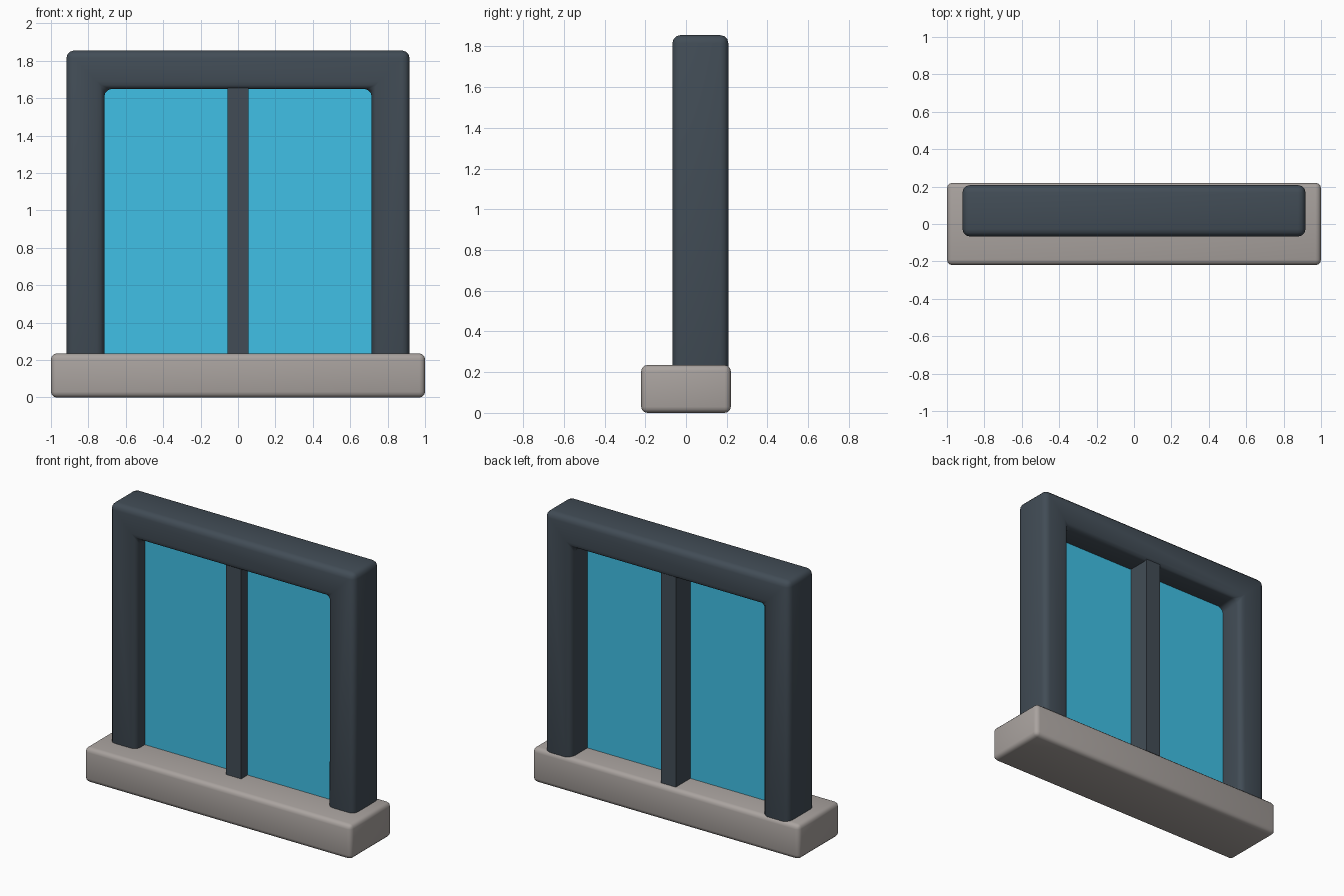
import bpy, bmesh

if "Cube" in bpy.data.objects:
    bpy.data.objects.remove(bpy.data.objects["Cube"])


def material(name, rgb):
    m = bpy.data.materials.new(name)
    m.diffuse_color = (*rgb, 1)
    m.use_nodes = True
    m.node_tree.nodes["Principled BSDF"].inputs["Base Color"].default_value = m.diffuse_color
    return m


FRAME = material("dark slate", (0.054, 0.073, 0.093))
GLASS = material("sky blue glass", (0.051, 0.530, 0.790))
STONE = material("warm grey stone", (0.400, 0.366, 0.347))


def extrude_profile(name, points, y0, y1, mat, bevel=0.0, segments=3):
    """Extrude an XZ outline from y0 to y1, optionally with rounded edges."""
    bm = bmesh.new()
    face = bm.faces.new([bm.verts.new((x, y0, z)) for x, z in points])
    res = bmesh.ops.extrude_face_region(bm, geom=[face])
    verts = [g for g in res["geom"] if isinstance(g, bmesh.types.BMVert)]
    bmesh.ops.translate(bm, verts=verts, vec=(0, y1 - y0, 0))
    bmesh.ops.recalc_face_normals(bm, faces=bm.faces)
    mesh = bpy.data.meshes.new(name)
    bm.to_mesh(mesh)
    bm.free()
    mesh.materials.append(mat)
    ob = bpy.data.objects.new(name, mesh)
    bpy.context.collection.objects.link(ob)
    if bevel:
        mod = ob.modifiers.new("rounded_edges", 'BEVEL')
        mod.width = bevel
        mod.segments = segments
        mod.limit_method = 'ANGLE'
        for p in mesh.polygons:
            p.use_smooth = True
    return ob


def rect(x0, x1, z0, z1):
    return [(x0, z0), (x1, z0), (x1, z1), (x0, z1)]


# stone sill
extrude_profile("sill", rect(-1, 1, 0, 0.235), -0.22, 0.22, STONE, 0.03)

# upside-down U frame, its feet sunk into the sill
right = [(0.917, 1.855), (0.917, 0.12), (0.715, 0.12), (0.715, 1.65)]
outline = right + [(-x, z) for x, z in reversed(right)]
extrude_profile("window_frame", outline, -0.067, 0.208, FRAME, 0.04)

# centre mullion, running up into the frame
extrude_profile("mullion", rect(-0.057, 0.055, 0.15, 1.72), -0.045, 0.19, FRAME)

# glass pane
extrude_profile("glass", rect(-0.73, 0.73, 0.2, 1.67), 0.024, 0.034, GLASS)
